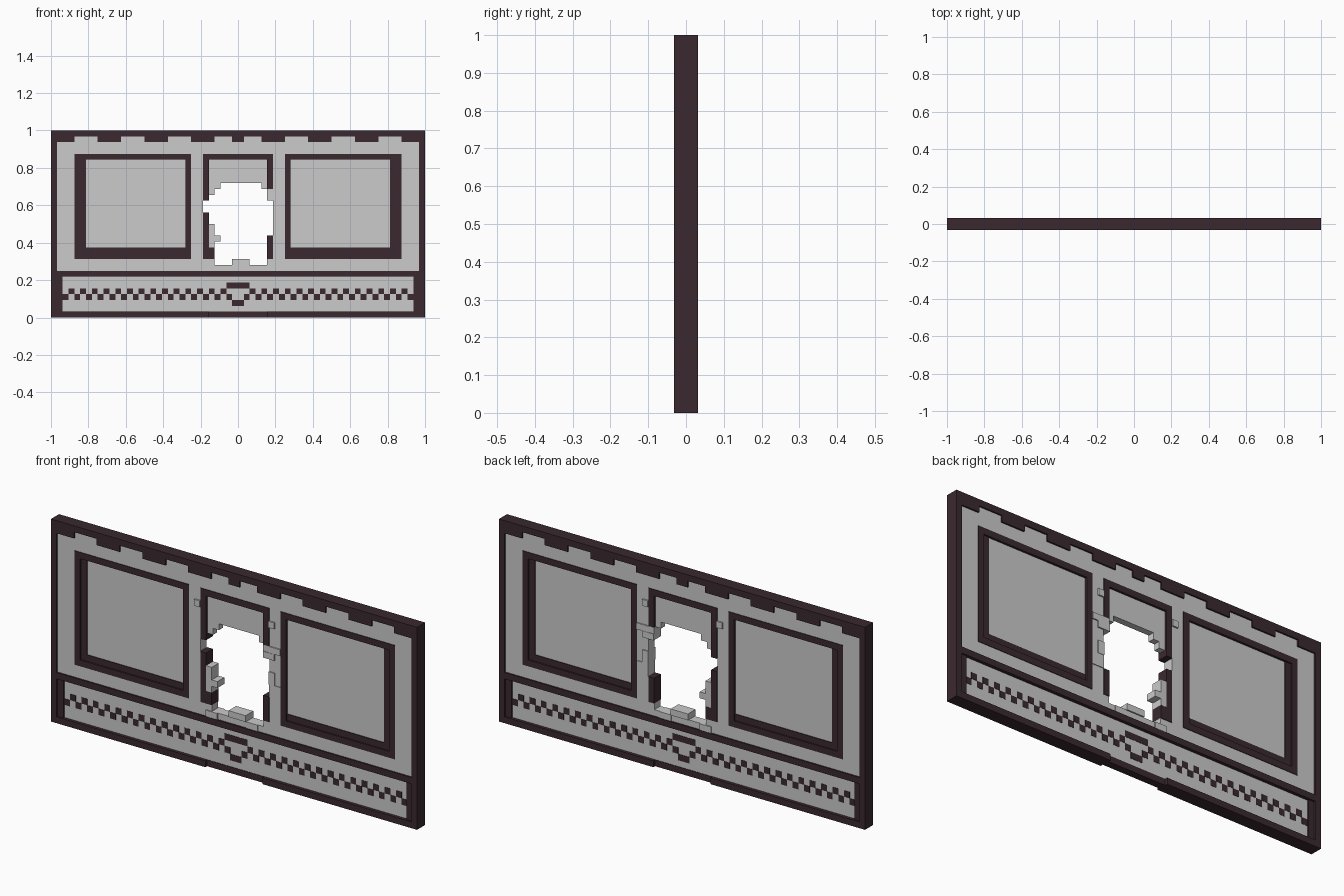
import bpy, bmesh

if "Cube" in bpy.data.objects:
    bpy.data.objects.remove(bpy.data.objects["Cube"])

U = 1 / 32  # one block of the 64 x 32 layout grid

dark = bpy.data.materials.new("dark_trim")
dark.diffuse_color = (0.042, 0.022, 0.028, 1)
dark.use_nodes = True
dark.node_tree.nodes["Principled BSDF"].inputs["Base Color"].default_value = dark.diffuse_color

# half thicknesses of the layers
FULL, WALL, FRAME, STEP, PANE = 0.03125, 0.0235, 0.0265, 0.0195, 0.0156


def part(name, rects, mat=None, mirror=False):
    """rects: (x0, x1, z0, z1, half_depth) in blocks, x counted from the left edge."""
    bm = bmesh.new()
    if mirror:
        rects = list(rects) + [(64 - b, 64 - a, c, d, h) for a, b, c, d, h in rects]
    for a, b, c, d, h in rects:
        cube = bmesh.ops.create_cube(bm, size=1)["verts"]
        for v in cube:
            v.co.x = (a + (b - a) * (v.co.x + 0.5)) * U - 1
            v.co.z = (c + (d - c) * (v.co.z + 0.5)) * U
            v.co.y *= 2 * h
    me = bpy.data.meshes.new(name)
    bm.to_mesh(me)
    bm.free()
    if mat:
        me.materials.append(mat)
    ob = bpy.data.objects.new(name, me)
    bpy.context.collection.objects.link(ob)
    return ob


# outer border, side posts and top band
part("side_posts", [(0, 1, 0, 32, FULL)], dark, True)
part("top_band", [(1, 63, 31, 32, FULL)], dark)

# hanging teeth under the top band
teeth = [(s, s + 4, 30, 31, FULL) for s in (8, 16, 24)] + [(1, 4, 30, 31, FULL)]
part("top_teeth", teeth, dark, True)
part("top_centre_tooth", [(31, 33, 30, 31, FULL)], dark)

# pale wall around the openings
part("wall", [(1, 4, 8, 31, WALL), (4, 24, 28, 31, WALL),
              (4, 24, 8, 10, WALL), (24, 26, 8, 31, WALL)], None, True)
part("wall_centre", [(26, 38, 28, 31, WALL), (26, 38, 8, 9, WALL), (26, 28, 9, 10, WALL),
                     (31, 34, 9, 10, WALL), (37, 38, 9, 10, WALL)])

# two windows: outer frame, recessed inner step, pane
part("window_frames", [(4, 5, 10, 28, FRAME), (23, 24, 10, 28, FRAME),
                       (5, 23, 27, 28, FRAME), (5, 23, 10, 11, FRAME)], dark, True)
part("window_steps", [(5, 6, 11, 27, STEP), (6, 23, 11, 12, STEP)], dark, True)
part("window_panes", [(6, 23, 12, 27, PANE)], None, True)

# broken central panel: dark frame remains
part("centre_frame", [(26, 38, 27, 28, FRAME), (26, 27, 20, 27, FRAME),
                      (26, 27, 10, 18, FRAME), (27, 28, 10, 12, FRAME),
                      (37, 38, 22, 27, FRAME), (37, 38, 10, 14, FRAME)], dark)

# pane remains, row by row around the hole (row: hole start, hole end)
hole = {22: (29, 36), 21: (28, 37), 20: (27, 37)}
pane = [(27, 37, 23, 27, PANE)]
for z, (a, b) in hole.items():
    if a > 27:
        pane.append((27, a, z, z + 1, PANE))
    if b < 37:
        pane.append((b, 37, z, z + 1, PANE))
part("centre_pane", pane)

# loose pale rubble blocks round the hole
rubble = [(25, 26, 25, 26, 0.031), (38, 39, 25, 26, 0.031),
          (38, 40, 21, 22, 0.029), (37, 39, 20, 21, 0.03),
          (38, 39, 16, 18, 0.029), (38, 40, 14, 16, 0.027),
          (27, 28, 12, 16, 0.027), (28, 29, 13, 14, 0.027),
          (27, 29, 8, 9, 0.029), (31, 34, 9, 10, 0.03),
          (34, 36, 8, 9, 0.027), (37, 38, 21, 22, 0.027)]
part("rubble", rubble)

# lower rail section: bars, end steps and recessed panel
part("rail_bar", [(1, 63, 7, 8, FULL)], dark)
part("base_bar", [(1, 27, 0, 1, FULL)], dark, True)
part("base_bar_centre", [(27, 37, 0, 1, 0.018)], dark)
part("rail_end_steps", [(1, 2, 1, 7, WALL)], dark, True)
part("rail_panel", [(2, 62, 1, 7, PANE)])

# checkered strip with a centre motif
h = PANE + 0.0012
check = [(i, i + 1, 3, 4, h) for i in range(2, 31, 2)]
check += [(i, i + 1, 4, 5, h) for i in range(3, 30, 2)]
part("checker_strip", check, dark, True)
part("checker_motif", [(30, 34, 5, 6, h), (31, 33, 2, 3, h)], dark)
